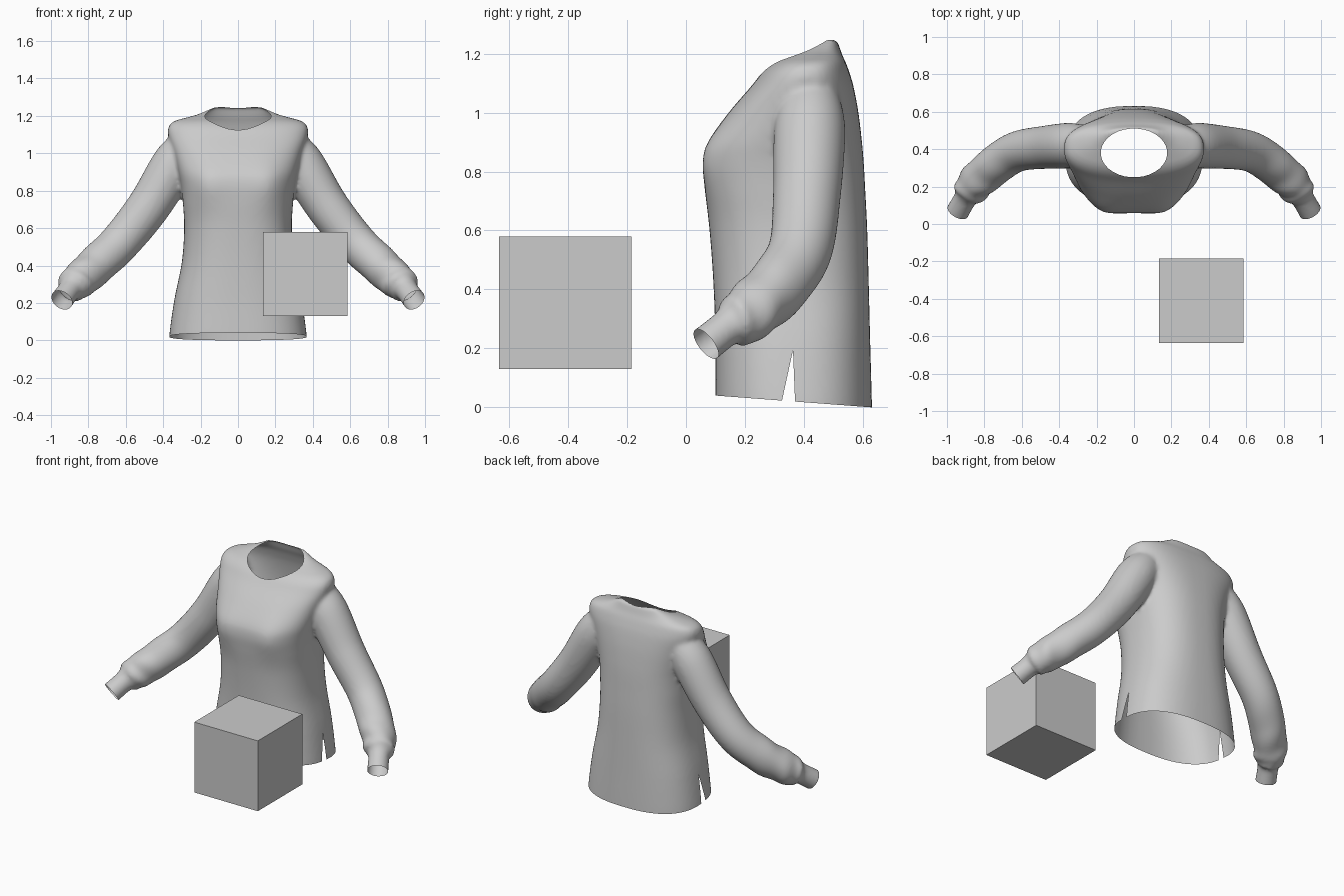
import bpy, bmesh, math
from mathutils import Vector

if "Cube" in bpy.data.objects:
    bpy.data.objects.remove(bpy.data.objects["Cube"])

SEG = 64


def catmull(keys, steps):
    """Smooth interpolation through a list of equal-length tuples."""
    out = []
    for i in range(len(keys) - 1):
        p0, p1 = keys[max(i - 1, 0)], keys[i]
        p2, p3 = keys[i + 1], keys[min(i + 2, len(keys) - 1)]
        for s in range(steps):
            t = s / steps
            out.append(tuple(0.5 * (2 * b + (c - a) * t + (2 * a - 5 * b + 4 * c - d) * t * t
                             + (3 * b - a - 3 * c + d) * t ** 3)
                             for a, b, c, d in zip(p0, p1, p2, p3)))
    return out + [keys[-1]]


def loft(bm, rings):
    """Closed skin through rings of points."""
    vs = [[bm.verts.new(p) for p in r] for r in rings]
    for a, b in zip(vs, vs[1:]):
        for i in range(SEG):
            j = (i + 1) % SEG
            bm.faces.new((a[i], a[j], b[j], b[i]))
    bm.faces.new(vs[0])
    bm.faces.new(vs[-1])


def spow(v, e):
    return math.copysign(abs(v) ** e, v)


def torso_ring(z, hw, yf, yb):
    ring = []
    for i in range(SEG):
        a = 2 * math.pi * i / SEG
        x = hw * spow(math.cos(a), 0.8)
        y = (yf + yb) / 2 + (yb - yf) / 2 * spow(math.sin(a), 0.8)
        if math.sin(a) < 0:  # soft chest fullness
            y -= 0.018 * math.exp(-((abs(x) - 0.17) / 0.08) ** 2 - ((z - 0.83) / 0.12) ** 2)
        ring.append((x, y, z))
    return ring


def sleeve_rings(path, side):
    rings = []
    for k, (x, y, z, r) in enumerate(path):
        p, q = path[max(k - 1, 0)], path[min(k + 1, len(path) - 1)]
        d = Vector([q[i] - p[i] for i in range(3)]).normalized()
        u = d.cross(Vector((0, 1, 0))).normalized()
        v = d.cross(u)
        t = k / len(path)
        fold = 0.07 * max(0, min(1, (t - 0.35) * 5)) * (1 if r > 0.07 else 0)
        ring = []
        for i in range(SEG):
            a = 2 * math.pi * i / SEG
            rr = r * (1 + fold * math.sin(2 * a + 42 * t) * math.cos(a - 9 * t))
            c = Vector((x, y, z)) + (u * math.cos(a) + v * math.sin(a)) * rr
            ring.append((side * c.x, c.y, c.z))
        rings.append(ring)
    return rings


# Torso keys: height, half width, front y, back y
torso = [(-0.05, 0.372, 0.10, 0.632), (0.04, 0.366, 0.10, 0.63), (0.22, 0.34, 0.10, 0.625),
         (0.42, 0.30, 0.093, 0.62), (0.60, 0.288, 0.08, 0.615), (0.74, 0.295, 0.064, 0.608),
         (0.83, 0.305, 0.058, 0.603), (0.90, 0.32, 0.075, 0.597), (1.00, 0.345, 0.145, 0.585),
         (1.09, 0.372, 0.222, 0.568), (1.14, 0.372, 0.262, 0.553), (1.17, 0.345, 0.30, 0.542),
         (1.19, 0.28, 0.345, 0.532), (1.21, 0.21, 0.39, 0.525), (1.248, 0.13, 0.47, 0.512)]
# Sleeve keys: centre and radius, shoulder to cuff
sleeve = [(0.25, 0.425, 1.07, 0.09), (0.335, 0.42, 0.95, 0.12), (0.475, 0.41, 0.72, 0.115),
          (0.63, 0.385, 0.525, 0.108), (0.76, 0.30, 0.40, 0.105), (0.845, 0.22, 0.325, 0.098),
          (0.884, 0.168, 0.288, 0.086), (0.900, 0.140, 0.271, 0.063), (0.942, 0.068, 0.215, 0.062),
          (0.966, 0.026, 0.182, 0.062)]

bm = bmesh.new()
loft(bm, [torso_ring(*k) for k in catmull(torso, 5)])
for side in (1, -1):
    loft(bm, sleeve_rings(catmull(sleeve, 8), side))
bmesh.ops.recalc_face_normals(bm, faces=bm.faces)
mesh = bpy.data.meshes.new("sweater")
bm.to_mesh(mesh)
bm.free()
sweater = bpy.data.objects.new("sweater", mesh)
bpy.context.collection.objects.link(sweater)

# Fuse torso and sleeves into one soft skin
rm = sweater.modifiers.new("fuse", 'REMESH')
rm.mode, rm.voxel_size = 'VOXEL', 0.011
sm = sweater.modifiers.new("soften", 'SMOOTH')
sm.factor, sm.iterations = 0.5, 10
dg = bpy.context.evaluated_depsgraph_get()
skin = bpy.data.meshes.new_from_object(sweater.evaluated_get(dg))
sweater.modifiers.clear()

bm = bmesh.new()
bm.from_mesh(skin)


def cut(near, planes):
    """Remove the part of the skin inside all planes, within a region."""
    for co, no in planes:
        faces = [f for f in bm.faces if near(f.calc_center_median())]
        geom = set(faces)
        for f in faces:
            geom.update(f.edges)
            geom.update(f.verts)
        bmesh.ops.bisect_plane(bm, geom=list(geom), dist=1e-6, plane_co=co, plane_no=no)
    dead = []
    for f in bm.faces:
        c = f.calc_center_median()
        if near(c) and all((c - Vector(co)).dot(Vector(no)) > 0 for co, no in planes):
            dead.append(f)
    bmesh.ops.delete(bm, geom=dead, context='FACES')


# Neck opening
NX, NY, NC = 0.177, 0.13, 0.38
neck = []
for i in range(32):
    a = 2 * math.pi * i / 32
    neck.append(((NX * math.cos(a), NC + NY * math.sin(a), 1.2),
                 (-math.cos(a) / NX, -math.sin(a) / NY, 0)))
cut(lambda c: c.z > 1.0 and (c.x / NX) ** 2 + ((c.y - NC) / NY) ** 2 < 1.25, neck)

# Hem, lower at the back
cut(lambda c: c.z < 0.1, [((0, 0.1, 0.04), (0, -0.0755, -1))])

for side in (1, -1):
    # Cuff opening
    cut(lambda c: c.x * side > 0.85 and c.z < 0.35,
        [((side * 0.942, 0.068, 0.215), (side * 0.42, -0.72, -0.56))])
    # Side slit
    cut(lambda c: c.x * side > 0.2 and c.z < 0.25 and 0.27 < c.y < 0.43,
        [((0, 0.325, 0.02), (0, 0.175, -0.038)), ((0, 0.37, 0.02), (0, -0.175, -0.007))])

for f in bm.faces:
    f.smooth = True
bm.to_mesh(skin)
bm.free()
sweater.data = skin

# Loose cube in front
bpy.ops.mesh.primitive_cube_add(size=0.45, location=(0.36, -0.41, 0.355))
bpy.context.object.name = "cube"
